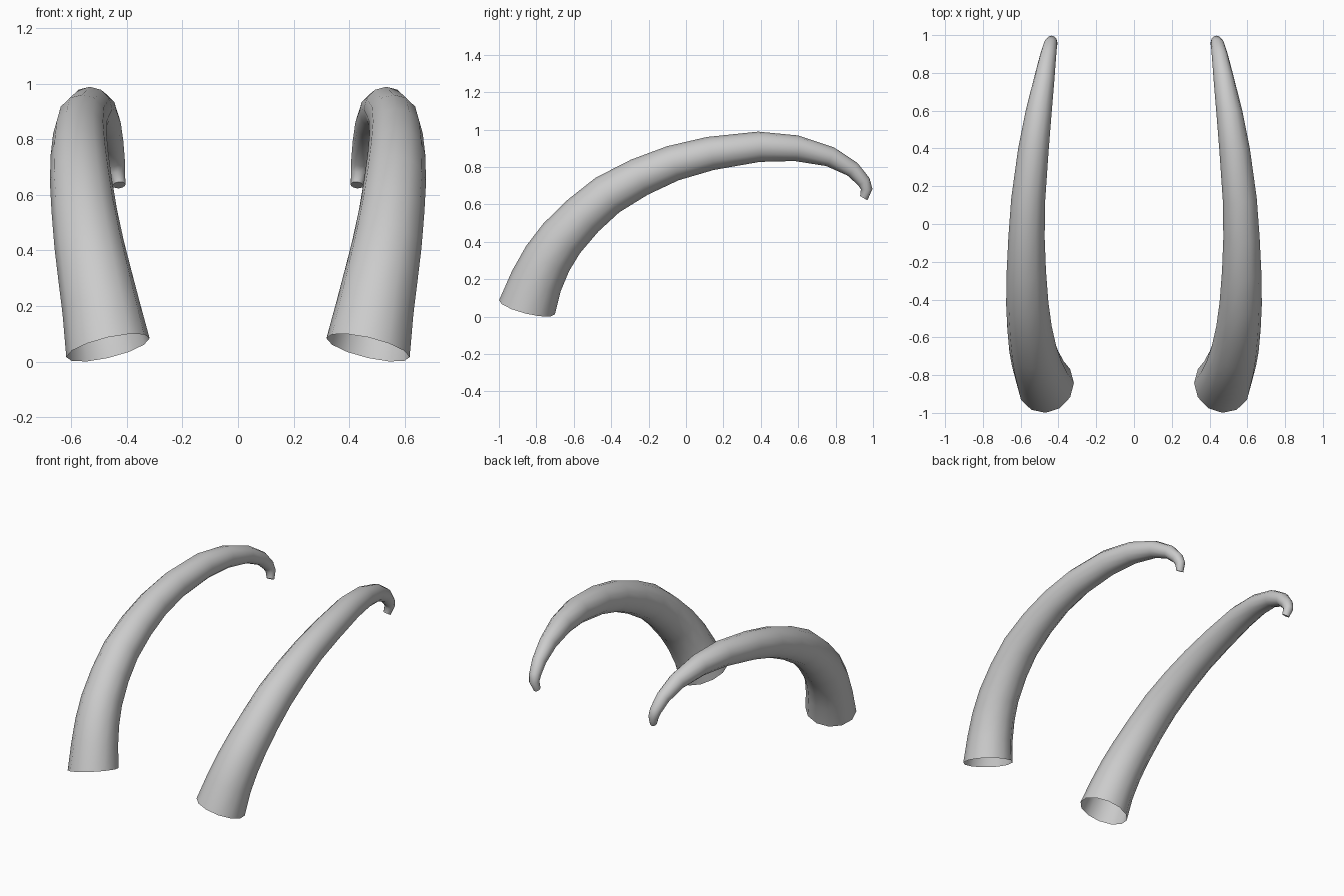
import bpy, bmesh, math
from mathutils import Vector

if "Cube" in bpy.data.objects:
    bpy.data.objects.remove(bpy.data.objects["Cube"])

SIDES = 12
# horn path: x, y, z, radius
PATH = [
    (.468, -.850, .050, .154), (.492, -.800, .190, .141), (.515, -.740, .310, .133),
    (.535, -.665, .418, .126), (.553, -.550, .540, .118), (.565, -.420, .650, .112),
    (.570, -.250, .745, .104), (.569, -.070, .820, .096), (.560, .130, .872, .090),
    (.533, .390, .908, .081), (.505, .590, .900, .069), (.475, .770, .855, .054),
    (.455, .890, .788, .043), (.443, .950, .722, .036), (.437, .966, .682, .031),
    (.428, .951, .635, .023),
]


def horn(name, side):
    pts = [Vector(p[:3]) for p in PATH]
    bm = bmesh.new()
    rings = []
    for i, p in enumerate(pts):
        # ring direction follows the path; both ends have a set tilt
        if i == 0:
            t = Vector((.24, .25, 1))
        elif i == len(pts) - 1:
            t = Vector((-.1, -.5, -.85))
        else:
            t = (pts[i + 1] - p).normalized() + (p - pts[i - 1]).normalized()
        t.normalize()
        u = (Vector((1, 0, 0)) - t * t.x).normalized()
        v = t.cross(u)
        ring = []
        for k in range(SIDES):
            a = 2 * math.pi * k / SIDES
            co = p + (u * math.cos(a) + v * math.sin(a)) * PATH[i][3]
            ring.append(bm.verts.new((co.x * side, co.y, co.z)))
        rings.append(ring)
    # tube walls, open at the base
    for a, b in zip(rings, rings[1:]):
        for k in range(SIDES):
            n = (k + 1) % SIDES
            quad = [a[k], a[n], b[n], b[k]]
            bm.faces.new(quad if side > 0 else quad[::-1])
    # blunt tip
    bm.faces.new(rings[-1] if side > 0 else rings[-1][::-1])
    me = bpy.data.meshes.new(name)
    bm.to_mesh(me)
    bm.free()
    ob = bpy.data.objects.new(name, me)
    bpy.context.collection.objects.link(ob)
    bpy.ops.object.select_all(action='DESELECT')
    ob.select_set(True)
    bpy.context.view_layer.objects.active = ob
    bpy.ops.object.shade_smooth_by_angle(angle=math.radians(60))


# mirrored pair
horn("right_horn", 1)
horn("left_horn", -1)
